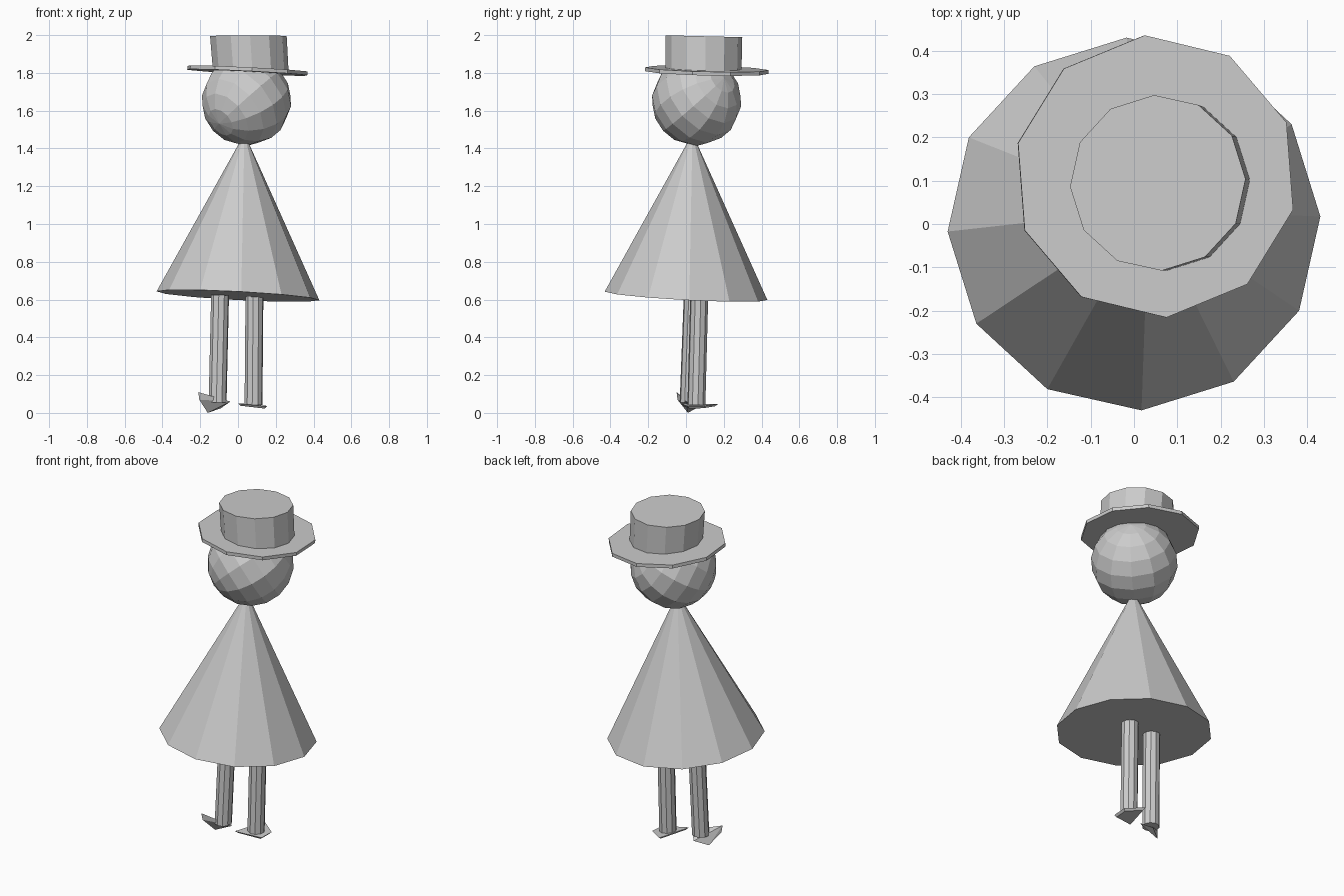
import bpy, bmesh
from math import cos, sin, radians, tau
from mathutils import Vector

if "Cube" in bpy.data.objects:
    bpy.data.objects.remove(bpy.data.objects["Cube"])


def finish(bm, name):
    bmesh.ops.recalc_face_normals(bm, faces=bm.faces)
    mesh = bpy.data.meshes.new(name)
    bm.to_mesh(mesh)
    bm.free()
    obj = bpy.data.objects.new(name, mesh)
    bpy.context.collection.objects.link(obj)
    return obj


def loft(name, sides, turn, rings):
    """Closed low-poly solid; each ring is (centre, radius, slope along x, slope along y)."""
    bm = bmesh.new()
    loops = []
    for (cx, cy, cz), r, sx, sy in rings:
        loop = []
        for i in range(sides):
            a = radians(turn) + tau * i / sides
            dx, dy = r * cos(a), r * sin(a)
            loop.append(bm.verts.new((cx + dx, cy + dy, cz + sx * dx + sy * dy)))
        loops.append(loop)
    for lo, hi in zip(loops, loops[1:]):
        for i in range(sides):
            j = (i + 1) % sides
            bm.faces.new((lo[i], lo[j], hi[j], hi[i]))
    bm.faces.new(loops[0][::-1])
    bm.faces.new(loops[-1])
    return finish(bm, name)


def hull(name, points):
    bm = bmesh.new()
    for p in points:
        bm.verts.new(p)
    bmesh.ops.convex_hull(bm, input=bm.verts)
    return finish(bm, name)


# Slightly tilted conical dress, tip hidden inside the head
loft("dress", 12, 2.3, [((0, 0, 0.62), 0.431, -0.053, -0.053),
                        ((0.034, 0.034, 1.475), 0.002, 0, 0)])

# Head: faceted ball with its pole leaning to the back right
bm = bmesh.new()
bmesh.ops.create_uvsphere(bm, u_segments=12, v_segments=9, radius=0.238)
head = finish(bm, "head")
head.location = (0.045, 0.056, 1.652)
head.rotation_mode = 'QUATERNION'
head.rotation_quaternion = Vector((0.6, 0.6, 0.5)).to_track_quat('Z', 'Y')

# Hat: ten-sided brim and twelve-sided crown
loft("hat_brim", 10, 22.4, [((0.049, 0.11, 1.802), 0.327, -0.05, -0.025),
                            ((0.05, 0.11, 1.822), 0.327, -0.05, -0.025)])
loft("hat_crown", 12, 2.5, [((0.067, 0.093, 1.815), 0.201, -0.04, -0.025),
                            ((0.055, 0.095, 1.994), 0.203, 0, -0.025)])

# Legs
for side, low, high in (("left", (-0.108, 0.014, 0.055), (-0.095, 0.036, 0.622)),
                        ("right", (0.082, 0.055, 0.042), (0.087, 0.07, 0.615))):
    loft(side + "_leg", 10, 10, [(low, 0.048, 0, 0), (high, 0.048, -0.05, -0.05)])

# Feet: small angular wedges
hull("left_foot", [(-0.21, -0.05, 0.11), (-0.205, -0.045, 0.07), (-0.04, 0, 0.06),
                   (-0.16, 0.01, 0.0), (-0.09, 0.055, 0.025)])
outline = [(0, -0.03, 0.05), (0.15, 0.01, 0.035), (0.155, 0.1, 0.037), (0.06, 0.17, 0.047)]
hull("right_foot", outline + [(0.08 + (x - 0.08) * 0.85, 0.06 + (y - 0.06) * 0.85, z - 0.012)
                              for x, y, z in outline])
